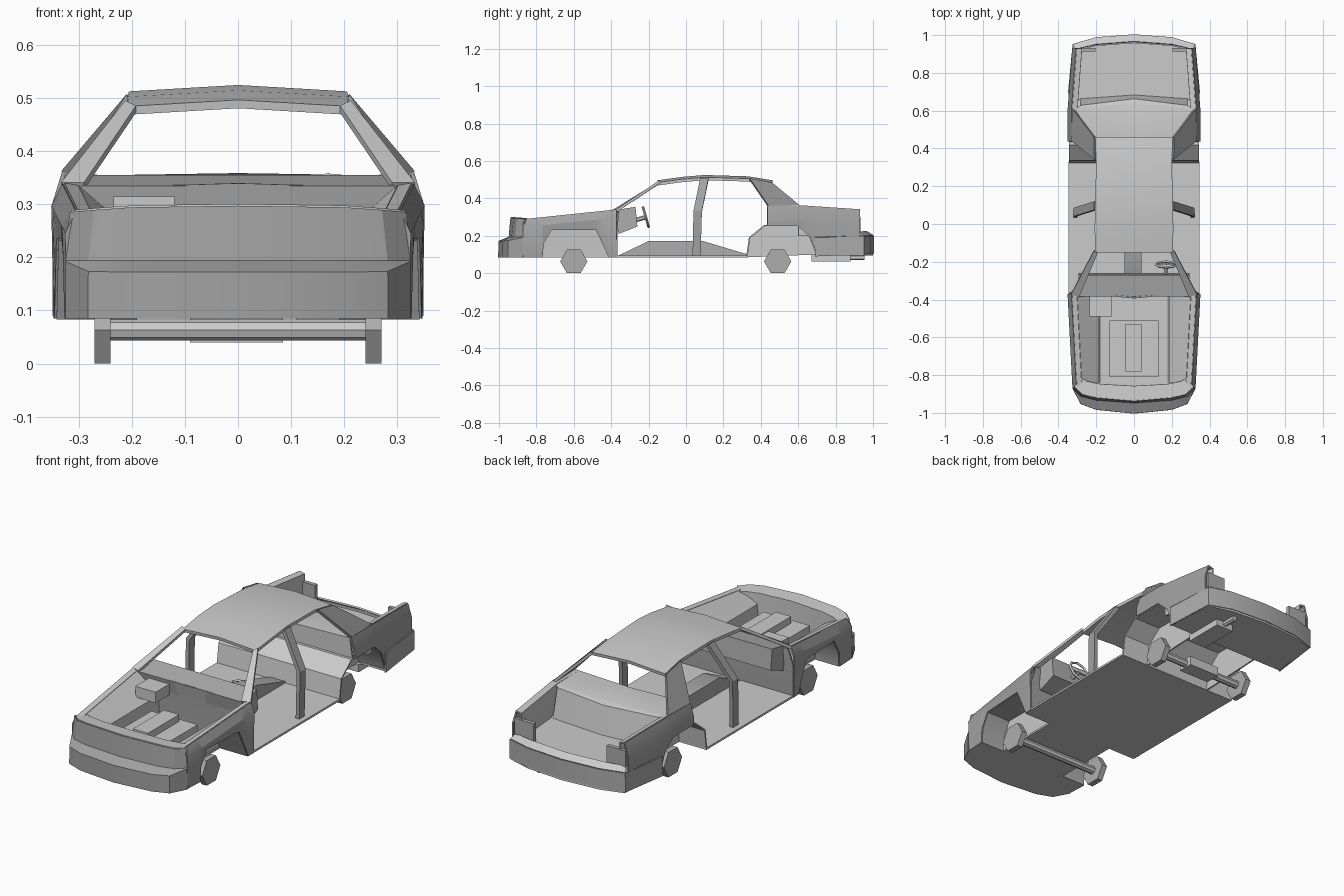
import bpy, math

if "Cube" in bpy.data.objects:
    bpy.data.objects.remove(bpy.data.objects["Cube"])

def finish(name, verts, faces, mirror=True, thick=0.008):
    me = bpy.data.meshes.new(name)
    me.from_pydata(verts, [], faces)
    me.update()
    me.shade_smooth()
    ob = bpy.data.objects.new(name, me)
    bpy.context.collection.objects.link(ob)
    if mirror:
        ob.modifiers.new("mirror", 'MIRROR').merge_threshold = 0.0005
    if thick:
        s = ob.modifiers.new("thickness", 'SOLIDIFY')
        s.thickness, s.offset = thick, 0
    ob.modifiers.new("hard_edges", 'EDGE_SPLIT').split_angle = math.radians(28)
    return ob

def loft(name, rows, mirror=True, thick=0.008):
    n = len(rows[0])
    faces = [(r*n+i, r*n+i+1, (r+1)*n+i+1, (r+1)*n+i)
             for r in range(len(rows)-1) for i in range(n-1)]
    return finish(name, [p for r in rows for p in r], faces, mirror, thick)

def prism(name, prof, x0, x1, mirror=False):
    # (y, z) profile, counter-clockwise, extruded along x
    n = len(prof)
    v = [(x, y, z) for x in (x0, x1) for y, z in prof]
    f = [tuple(range(n))[::-1], tuple(range(n, 2*n))]
    f += [(i, (i+1) % n, n+(i+1) % n, n+i) for i in range(n)]
    return finish(name, v, f, mirror, 0)

def box(name, x0, x1, y0, y1, z0, z1):
    return prism(name, [(y0, z0), (y1, z0), (y1, z1), (y0, z1)], x0, x1)

def rod(name, r, length, loc, rot, sides=8):
    bpy.ops.mesh.primitive_cylinder_add(vertices=sides, radius=r, depth=length, location=loc, rotation=rot)
    bpy.context.object.name = name

def lerp(y, pts):
    for (a, u), (b, v) in zip(pts, pts[1:]):
        if y <= b:
            return u + (v-u)*max(0, (y-a)/(b-a))
    return pts[-1][1]

def outer(y):
    return lerp(y, [(-.87, .322), (-.37, .348), (.6, .348), (.95, .322)])

def plate(name, pts, z):
    finish(name, [(x, y, z) for x, y in pts], [tuple(range(len(pts)))], True, .01)

# floor pans
plate("floor", [(0, -1), (.2, -.98), (.28, -.95), (.322, -.87), (.327, -.77), (.19, -.77),
                (.19, -.41), (.346, -.41), (.346, .33), (0, .33)], .09)
plate("rear_floor", [(0, .69), (.342, .69), (.32, .95), (.2, .985), (0, 1)], .1)
plate("trunk_floor", [(0, .66), (.3, .66), (.3, .92), (.2, .945), (0, .96)], .2)

# front bumper, nose panel and engine bay front wall
nx = [0, .2, .28, .322]
loft("front_nose", [
    list(zip(nx, (-1, -.98, -.95, -.87), [.085]*4)),
    list(zip(nx, (-1, -.98, -.95, -.87), (.17, .17, .172, .19))),
    list(zip(nx, (-.945, -.93, -.91, -.868), [.192]*4)),
    list(zip((0, .2, .27, .315), (-.935, -.918, -.9, -.86), (.297, .294, .289, .285)))])
nose_in = list(zip((0, .18, .25, .275), (-.86, -.85, -.835, -.82), (.292, .289, .286, .283)))
loft("nose_top", [
    list(zip((0, .2, .27, .315), (-.935, -.918, -.9, -.86), (.297, .294, .289, .285))),
    nose_in, [(x, y, .09) for x, y, z in nose_in]])

# front fenders with polygonal arches
arch = [(-.77, .085), (-.765, .16), (-.72, .235), (-.48, .235), (-.43, .13), (-.41, .085)]
cols = [(-.87, .085)] + arch + [(-.37, .085)]
def ftop(y):
    return lerp(y, [(-.87, .285), (-.37, .337)])
loft("front_fender", [
    [(outer(y)-.004, y, z) for y, z in cols],
    [(outer(y), y, ftop(y)-.04) for y, z in cols],
    [(outer(y)-.02, y, ftop(y)) for y, z in cols]])
loft("fender_top", [[(outer(y)-d, y, ftop(y)-h) for y in (-.87, -.37)]
                    for d, h in ((.02, 0), (.045, .004))])
loft("front_wheel_housing", [[(outer(y)-.004, y, z) for y, z in arch],
                             [(.19, y, z) for y, z in arch]])
loft("inner_fender", [[(outer(y)-.045, y, ftop(y)-.004) for y in (-.84, -.37)],
                      [(.19, y, .235) for y in (-.84, -.37)],
                      [(.18, y, .09) for y in (-.84, -.37)]])

# firewall, cowl and dashboard
loft("firewall", [[(0, -.37, .09), (.345, -.37, .09)],
                  [(0, -.37, .25), (.345, -.37, .25)],
                  [(0, -.39, .34), (.325, -.36, .33)]])
prism("dashboard", [(-.36, .21), (-.26, .25), (-.27, .355), (-.385, .335)], -.295, .295)
box("heater_box", -.235, -.12, -.49, -.38, .26, .315)

# engine
box("engine_block", -.13, .13, -.81, -.51, .09, .225)
box("engine_cover", -.045, .04, -.78, -.53, .22, .26)

# cabin tunnel and steering
prism("centre_tunnel", [(-.37, .09), (.33, .09), (.33, .1), (.09, .172), (-.2, .172)], -.05, .04)
tilt = math.radians(-74)
bpy.ops.mesh.primitive_torus_add(major_segments=8, minor_segments=4, major_radius=.055,
                                 minor_radius=.007, location=(.17, -.215, .3), rotation=(tilt, 0, 0))
bpy.context.object.name = "steering_wheel"
rod("steering_column", .012, .09, (.17, -.255, .288), (tilt, 0, 0), 6)
box("steering_spoke", .12, .22, -.222, -.212, .29, .31)

# roof and pillars
ry = [(-.15, .497, .205), (-.02, .515, .208), (.1, .525, .205), (.33, .518, .2), (.46, .497, .205)]
loft("roof", [[(0, y, z-.008), (w, y, z-.02)] for y, z, w in ry], thick=.016)
loft("windscreen_pillar", [[(.333, -.37, .335), (.29, -.385, .335)],
                           [(.212, -.14, .49), (.192, -.15, .48)]], thick=.014)
loft("door_pillar", [[(.31, .035, .09), (.31, .078, .09)], [(.312, .04, .33), (.312, .085, .33)],
                     [(.203, .075, .5), (.203, .12, .5)]], thick=.02)
loft("rear_pillar", [[(.205, .34, .503), (.208, .46, .48)],
                     [(.328, .44, .358), (.322, .61, .356)]], thick=.014)

# rear quarter panels, wheel tunnel, rear bulkhead
rarch = [(.325, .085), (.34, .19), (.42, .255), (.6, .255), (.66, .2), (.7, .1)]
rcols = [(.437, .255)] + rarch[3:] + [(.93, .1)]
def rtop(y):
    return lerp(y, [(.44, .36), (.6, .36), (.93, .338)])
loft("rear_quarter", [
    [(outer(y)-.002, y, z) for y, z in rcols],
    [(outer(y), y, rtop(y)-.065) for y, z in rcols],
    [(outer(y)-.02, y, rtop(y)) for y, z in rcols]])
loft("quarter_inner", [[(outer(y)-d, y, min(z, rtop(y)-h)) for y in (.44, .6, .93)]
                       for d, h, z in ((.02, 0, 1), (.045, .006, 1), (.045, 0, .255))])
loft("rear_wheel_tunnel", [[(outer(y)-.003, y, z) for y, z in rarch],
                           [(0, y, z) for y, z in rarch]])
prism("rear_wheel_inner_wall", rarch[::-1], .185, .193, True)
loft("trunk_side_wall", [[(outer(y)-.045, y, .26) for y in (.6, .93)],
                         [(outer(y)-.045, y, .2) for y in (.6, .93)]])
loft("rear_shelf", [[(0, .437, .255), (.34, .437, .255)], [(0, .437, .345), (.325, .437, .355)],
                    [(0, .635, .355), (.31, .605, .35)], [(0, .66, .345), (.285, .625, .345)],
                    [(0, .68, .2), (.285, .66, .2)]])

# rear bumper and tail corner plates
bx = [0, .2, .322, .346]
by = (1, .985, .95, .69)
loft("rear_bumper", [
    list(zip(bx, by, (.105, .105, .1, .09))),
    list(zip(bx, by, (.2, .2, .198, .19)))])
loft("rear_bumper_top", [
    list(zip(bx, by, (.2, .2, .198, .19))),
    list(zip((0, .2, .31, .338), (.965, .95, .925, .69), (.222, .222, .218, .19)))])
for s in (-1, 1):
    box("tail_corner", *sorted((s*.205, s*.312)), .912, .932, .2, .3)

# wheels and axles
for y, part in ((-.6, "front"), (.49, "rear")):
    rod(part + "_axle", .02, .5, (0, y, .063), (0, math.pi/2, 0))
    for s in (-1, 1):
        rod(part + "_wheel", .073, .03, (s*.255, y, .0632), (0, math.pi/2, 0), 6)
box("differential", -.09, .085, .45, .53, .04, .088)

# exhaust
box("muffler", .11, .21, .67, .88, .062, .1)
rod("tailpipe", .014, .1, (.16, .905, .084), (math.pi/2, 0, 0), 6)

# darker grey for the upright body panels, darkest on the rear pillars
shades = {.36: ("front_nose", "front_fender", "rear_quarter", "door_pillar", "firewall"),
          .42: ("rear_bumper", "front_wheel", "rear_wheel", "centre_tunnel", "dashboard",
                "tail_corner", "front_wheel_housing"),
          .28: ("rear_pillar",)}
for v, names in shades.items():
    mat = bpy.data.materials.new("grey_%d" % (v*100))
    mat.diffuse_color = (v, v, v, 1)
    mat.use_nodes = True
    mat.node_tree.nodes["Principled BSDF"].inputs["Base Color"].default_value = mat.diffuse_color
    for ob in bpy.data.objects:
        if ob.name.split(".")[0] in names:
            ob.data.materials.append(mat)
